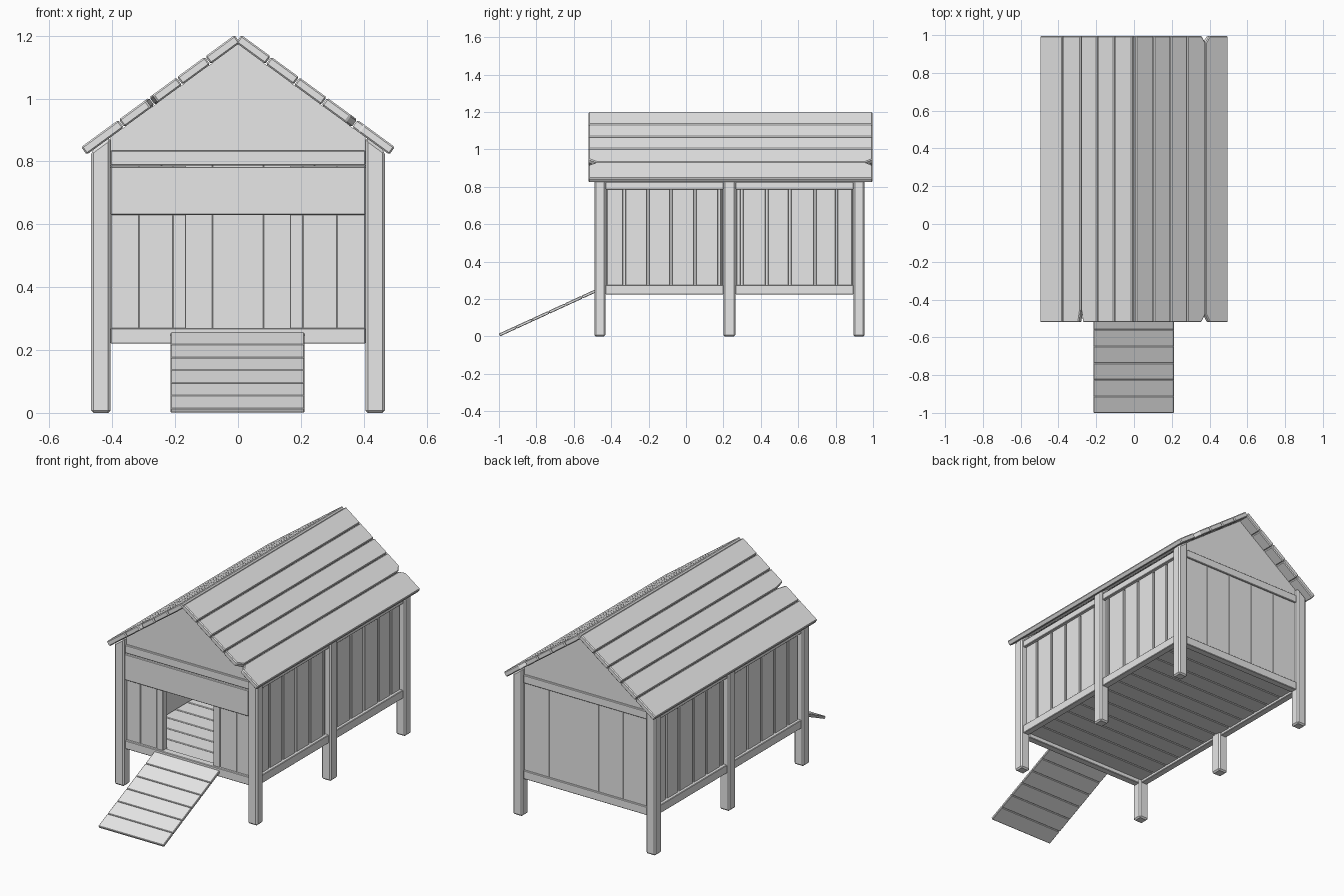
import bpy, math
from mathutils import Matrix, Vector

cube = bpy.data.objects.get("Cube")
if cube:
    bpy.data.objects.remove(cube, do_unlink=True)

wood = bpy.data.materials.new("grey_wood")
wood.use_nodes = True
grey = (0.8, 0.8, 0.8, 1)
wood.diffuse_color = grey
wood.node_tree.nodes["Principled BSDF"].inputs["Base Color"].default_value = grey


def prism(name, outline, offset, bevel=0.0):
    """Solid made by sweeping a flat outline along an offset vector."""
    n = len(outline)
    low = [Vector(p) for p in outline]
    verts = low + [p + Vector(offset) for p in low]
    faces = [list(range(n))[::-1], list(range(n, 2 * n))]
    faces += [[i, (i + 1) % n, (i + 1) % n + n, i + n] for i in range(n)]
    normal = (low[1] - low[0]).cross(low[2] - low[1])
    if normal.dot(Vector(offset)) < 0:
        faces = [f[::-1] for f in faces]
    mesh = bpy.data.meshes.new(name)
    mesh.from_pydata(verts, [], faces)
    mesh.materials.append(wood)
    obj = bpy.data.objects.new(name, mesh)
    bpy.context.scene.collection.objects.link(obj)
    if bevel:
        mod = obj.modifiers.new("edge", "BEVEL")
        mod.width = bevel
        mod.segments = 1
    return obj


def box(name, x, y, z, bevel=0.003):
    outline = [(x[0], y[0], z[0]), (x[1], y[0], z[0]),
               (x[1], y[1], z[0]), (x[0], y[1], z[0])]
    return prism(name, outline, (0, 0, z[1] - z[0]), bevel)


PITCH = math.atan(0.73)
UNDER_RIDGE = 1.173


def under_roof(x):
    return UNDER_RIDGE - 0.73 * abs(x)


posts = {"front": (-0.49, -0.43), "middle": (0.2, 0.265), "back": (0.895, 0.955)}
IN, OUT = 0.405, 0.467

for side, sx in (("left", 1), ("right", -1)):
    # Posts with tops cut to the roof slope
    for place, (y0, y1) in posts.items():
        outline = [(sx * IN, y0, 0), (sx * OUT, y0, 0),
                   (sx * OUT, y0, under_roof(OUT)), (sx * IN, y0, under_roof(IN))]
        prism(f"{place}_{side}_post", outline, (0, y1 - y0, 0), 0.008)

    # Side rails and wall planks, one bay at a time
    bays = {"front": (-0.43, 0.2, (-0.33, -0.203, -0.08, 0.048, 0.178)),
            "back": (0.265, 0.895, (0.298, 0.432, 0.555, 0.69, 0.805))}
    for bay, (y0, y1, seams) in bays.items():
        for level, z in (("top", (0.785, 0.825)), ("bottom", (0.225, 0.275))):
            box(f"{bay}_{side}_{level}_rail", sorted((sx * 0.415, sx * 0.455)), (y0, y1), z)
        edges = [y0, *seams, y1]
        for i, (a, b) in enumerate(zip(edges, edges[1:])):
            box(f"{bay}_{side}_wall_plank_{i}", sorted((sx * 0.415, sx * 0.437)),
                (a + 0.006, b - 0.006), (0.27, 0.79))
    box(f"{side}_wall_lining", sorted((sx * 0.408, sx * 0.418)), (-0.43, 0.895), (0.27, 0.8), 0)

    # Front wall planks and door jambs
    for i, (a, b) in enumerate(((0.315, 0.405), (0.207, 0.315))):
        box(f"front_{side}_plank_{i}", sorted((sx * a, sx * b)), (-0.462, -0.442), (0.265, 0.785), 0.002)
    box(f"{side}_door_jamb", sorted((sx * 0.165, sx * 0.207)), (-0.466, -0.425), (0.265, 0.785), 0.002)

# Front and back cross beams and gables
for end, y, gable_y in (("front", (-0.477, -0.435), -0.465), ("back", (0.9, 0.942), 0.91)):
    box(f"{end}_bottom_beam", (-IN, IN), y, (0.22, 0.27))
    box(f"{end}_top_beam", (-IN, IN), y, (0.787, 0.835))
    eave = under_roof(IN)
    outline = [(-IN, gable_y, 0.83), (IN, gable_y, 0.83), (IN, gable_y, eave),
               (0, gable_y, UNDER_RIDGE), (-IN, gable_y, eave)]
    prism(f"{end}_gable", outline, (0, 0.02, 0))

# Board above the door
box("door_header", (-IN, IN), (-0.482, -0.455), (0.63, 0.783))

# Back wall planks
WIDTH = 2 * IN / 5
for i in range(5):
    left = -IN + i * WIDTH
    box(f"back_wall_plank_{i}", (left, left + WIDTH), (0.91, 0.932), (0.265, 0.79), 0.0015)

# Floor boards laid across
COUNT = 12
step = (0.9 + 0.435) / COUNT
for i in range(COUNT):
    y = -0.435 + i * step
    box(f"floor_board_{i}", (-0.42, 0.42), (y + 0.002, y + step - 0.002), (0.24, 0.265), 0.003)

# Roof boards, some with chipped corners: (side, seam, end) -> (half width, depth)
chips = {(1, 4, 0): (0.02, 0.04), (1, 4, 1): (0.02, 0.035), (-1, 3, 0): (0.01, 0.07)}
seams = (0.01, 0.105, 0.195, 0.283, 0.38, 0.5)
ends = (-0.52, 0.996)
THICK = 0.03
ridge = UNDER_RIDGE + THICK / math.cos(PITCH)
for side, sx in (("left", 1), ("right", -1)):
    for i in range(len(seams) - 1):
        outline = []
        for seam, end in ((i, 0), (i + 1, 0), (i + 1, 1), (i, 1)):
            inward_x = 1 if seam == i else -1
            inward_y = 1 if end == 0 else -1
            x, y = seams[seam] + inward_x * 0.001, ends[end]
            corner = [(x, y)]
            if (sx, seam, end) in chips:
                w, d = chips[sx, seam, end]
                corner = [(x, y + inward_y * d), (x + inward_x * w, y)]
                # Keep the outline in walking order
                if (seam == i) == (end == 1):
                    corner.reverse()
                if seam != i:
                    corner.reverse()
                if end == 1:
                    corner.reverse()
                last = outline[-1] if outline else (x, ends[1 - end])
                along_x = abs(last[1] - y) < 0.001
                corner.sort(key=lambda p: abs(p[1] - y), reverse=not along_x)
            outline += corner
        points = [(sx * x, y, ridge - 0.73 * x) for x, y in outline]
        drop = (-sx * math.sin(PITCH) * THICK, 0, -math.cos(PITCH) * THICK)
        prism(f"{side}_roof_board_{i}", points, drop, 0.005)

# Ramp boards
slope = math.atan2(0.243, 0.53)
length = 0.53 / math.cos(slope) / 6
for i in range(6):
    board = box(f"ramp_board_{i}", (-0.215, 0.212),
                (i * length + 0.001, (i + 1) * length - 0.001), (0, 0.016), 0.003)
    board.data.transform(Matrix.Translation((0, -0.995, 0)) @ Matrix.Rotation(slope, 4, "X"))
